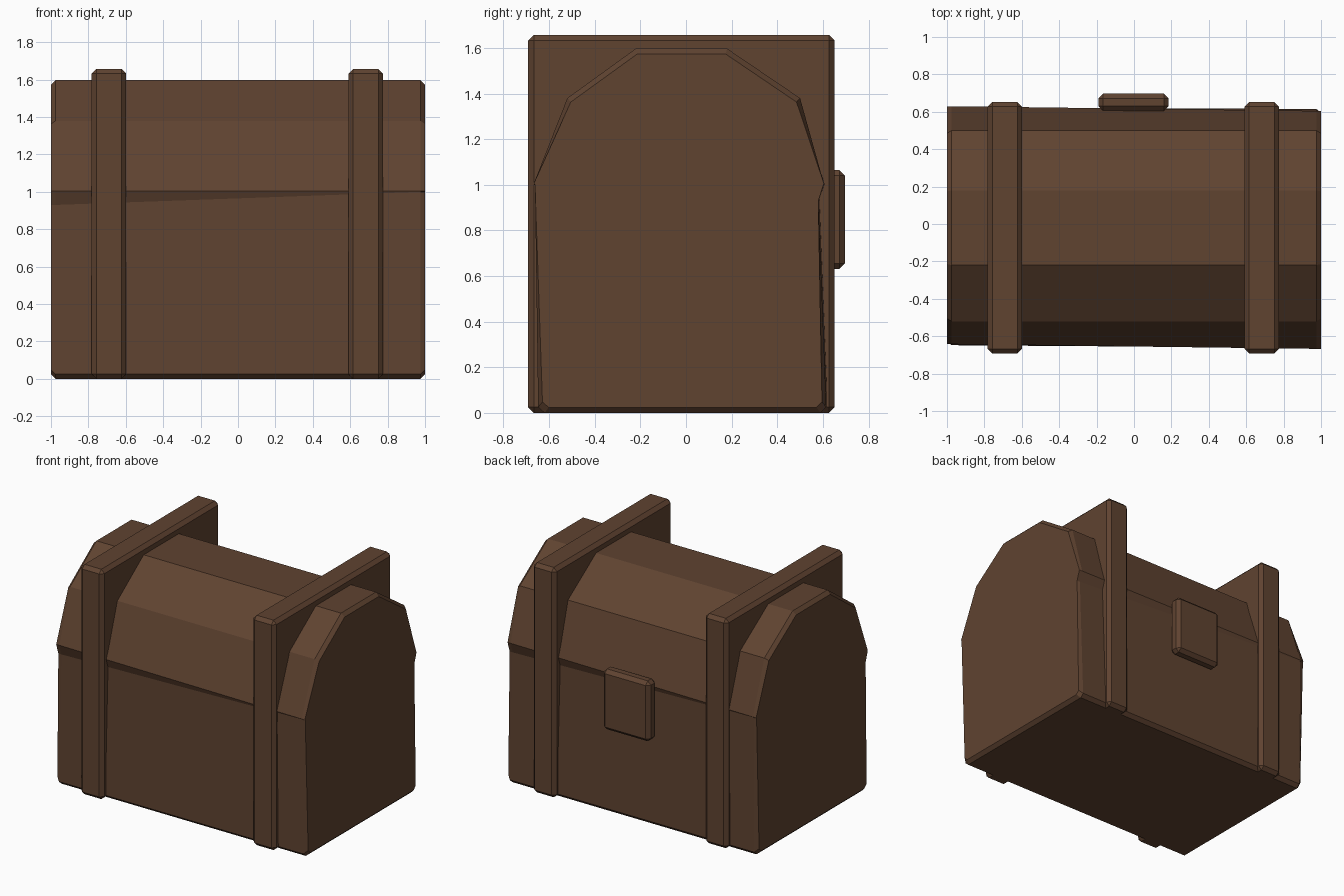
import bpy, bmesh

if "Cube" in bpy.data.objects:
    bpy.data.objects.remove(bpy.data.objects["Cube"])

mat = bpy.data.materials.new("brown_wood")
mat.diffuse_color = (0.115, 0.056, 0.03, 1)
mat.use_nodes = True
mat.node_tree.nodes["Principled BSDF"].inputs["Base Color"].default_value = mat.diffuse_color


def add(name, bm):
    bmesh.ops.recalc_face_normals(bm, faces=bm.faces[:])
    me = bpy.data.meshes.new(name)
    bm.to_mesh(me)
    bm.free()
    me.materials.append(mat)
    ob = bpy.data.objects.new(name, me)
    bpy.context.collection.objects.link(ob)
    return ob


def box(name, lo, hi, bevel=0.025):
    bm = bmesh.new()
    bmesh.ops.create_cube(bm, size=1)
    for v in bm.verts:
        v.co = [(a + b) / 2 + c * (b - a) for a, b, c in zip(lo, hi, v.co)]
    bmesh.ops.bevel(bm, geom=bm.edges[:], offset=bevel, segments=1,
                    profile=0.5, affect='EDGES')
    return add(name, bm)


def profile(s):
    # chest section; s = -1 left end, 1 right end (the lid sits slightly askew)
    return [(-.62, 0), (-.648, .025),
            (-.64 - .022 * s, .965 + .035 * s), (-.655 - .0125 * s, 1.005),
            (-.52, 1.38), (-.22, 1.597), (.18, 1.597), (.50, 1.38),
            (.617 - .0125 * s, 1.005), (.602 - .022 * s, .965 - .035 * s),
            (.615, .025), (.59, 0)]


# chest: base and faceted lid lofted lengthwise, with chamfered ends
bm = bmesh.new()
rings = []
for x, s, k in ((-1, -1, .97), (-.975, -1, 1), (.975, 1, 1), (1, 1, .97)):
    ring = []
    for y, z in profile(s):
        f = 1 if .9 < z < 1.1 else k
        ring.append(bm.verts.new((x, -.02 + (y + .02) * f, .8 + (z - .8) * f)))
    rings.append(ring)
for a, b in zip(rings, rings[1:]):
    for i in range(len(a)):
        j = (i + 1) % len(a)
        bm.faces.new((a[i], a[j], b[j], b[i]))
bm.faces.new(rings[0])
bm.faces.new(rings[-1])
add("chest_body", bm)

# straps
for side, x in (("left", -.69), ("right", .683)):
    box("strap_" + side, (x - .092, -.692, 0), (x + .092, .652, 1.657))

# latch
box("latch", (-.19, .605, .63), (.185, .697, 1.065))
